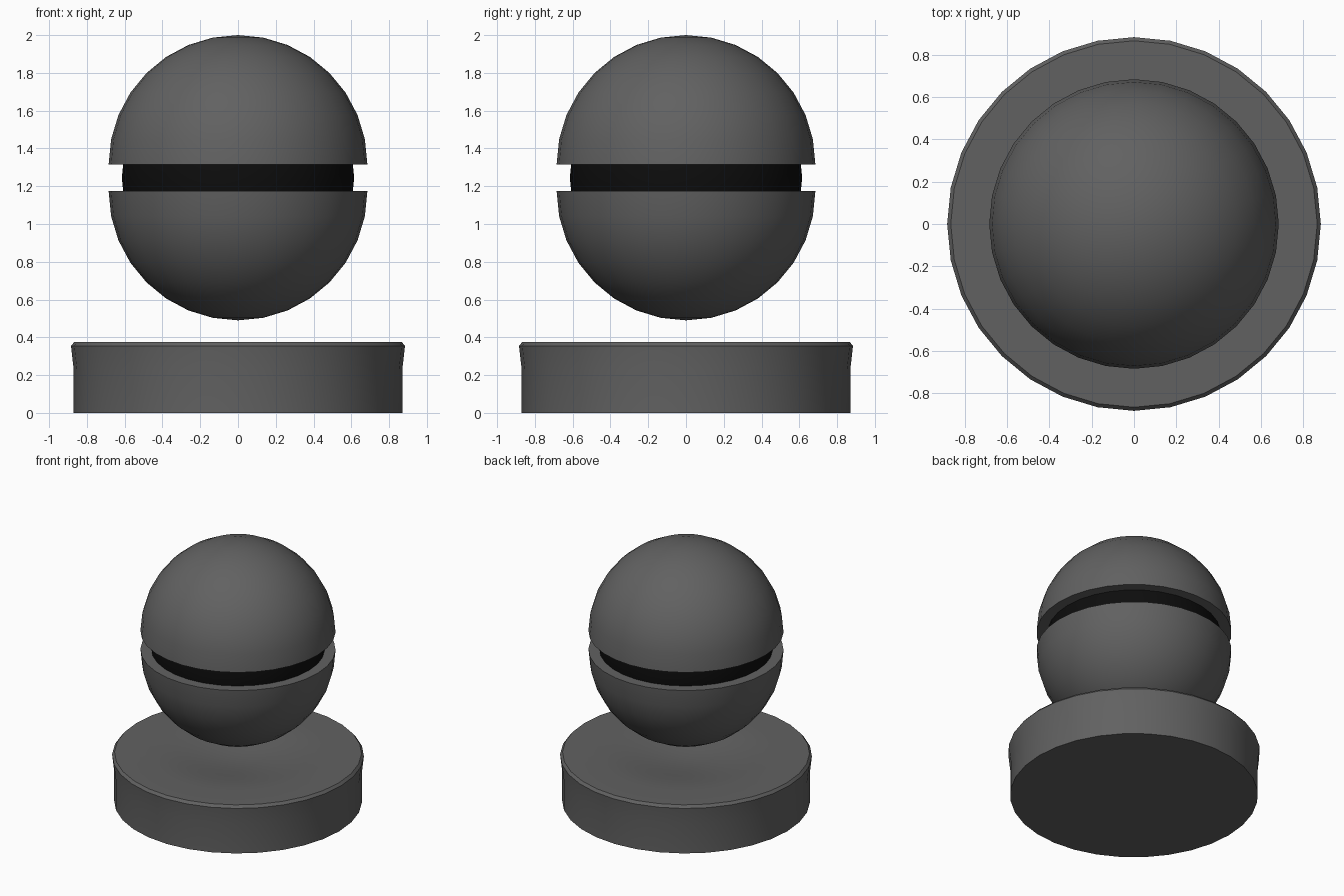
import bpy, bmesh, math

if "Cube" in bpy.data.objects:
    bpy.data.objects.remove(bpy.data.objects["Cube"])


def lathe(name, profile, segments, color=None, angle=30):
    """Revolve an (r, z) profile around the z axis; r = 0 makes a pole."""
    bm = bmesh.new()
    rings = []
    for r, z in profile:
        if r < 1e-6:
            rings.append([bm.verts.new((0, 0, z))] * segments)
        else:
            rings.append([bm.verts.new((r * math.cos(2 * math.pi * i / segments),
                                        r * math.sin(2 * math.pi * i / segments), z))
                          for i in range(segments)])
    for a, b in zip(rings, rings[1:]):
        for i in range(segments):
            j = (i + 1) % segments
            bm.faces.new(list(dict.fromkeys((a[i], a[j], b[j], b[i]))))
    bmesh.ops.recalc_face_normals(bm, faces=bm.faces)
    mesh = bpy.data.meshes.new(name)
    bm.to_mesh(mesh)
    bm.free()
    obj = bpy.data.objects.new(name, mesh)
    bpy.context.collection.objects.link(obj)
    if color:
        mat = bpy.data.materials.new(name)
        mat.diffuse_color = color
        mat.use_nodes = True
        mat.node_tree.nodes["Principled BSDF"].inputs["Base Color"].default_value = mat.diffuse_color
        mesh.materials.append(mat)
    bpy.ops.object.select_all(action='DESELECT')
    obj.select_set(True)
    bpy.context.view_layer.objects.active = obj
    bpy.ops.object.shade_smooth_by_angle(angle=math.radians(angle))
    return obj


GREY = (0.12, 0.12, 0.12, 1)
BLACK = (0.004, 0.004, 0.004, 1)
R, CORE, SEG = 0.685, 0.615, 32


def dome(z, sign):
    """Half-sphere profile from the pole to the equator, closed by a flat rim."""
    arc = [(R * math.sin(math.pi / 16 * i), z + sign * R * math.cos(math.pi / 16 * i))
           for i in range(9)]
    return arc + [(CORE - 0.03, z)]


# Two half shells separated by a gap
lathe("upper_shell", dome(1.315, 1), SEG, GREY)
lathe("lower_shell", dome(1.175, -1), SEG, GREY)

# Dark inner ball showing through the gap
ball = [(CORE * math.sin(math.pi / 16 * i), 1.245 + CORE * math.cos(math.pi / 16 * i))
        for i in range(17)]
lathe("inner_ball", ball, SEG, BLACK)

# Stand with flared lip and shallow dish on top
dish = [(0.65 * t / 8, 0.315 + 0.06 * (0.5 - 0.5 * math.cos(math.pi * t / 8)))
        for t in range(9)]
lathe("base", [(0, 0), (0.87, 0), (0.87, 0.23), (0.884, 0.355), (0.867, 0.375)] + dish[::-1],
      SEG, GREY)
